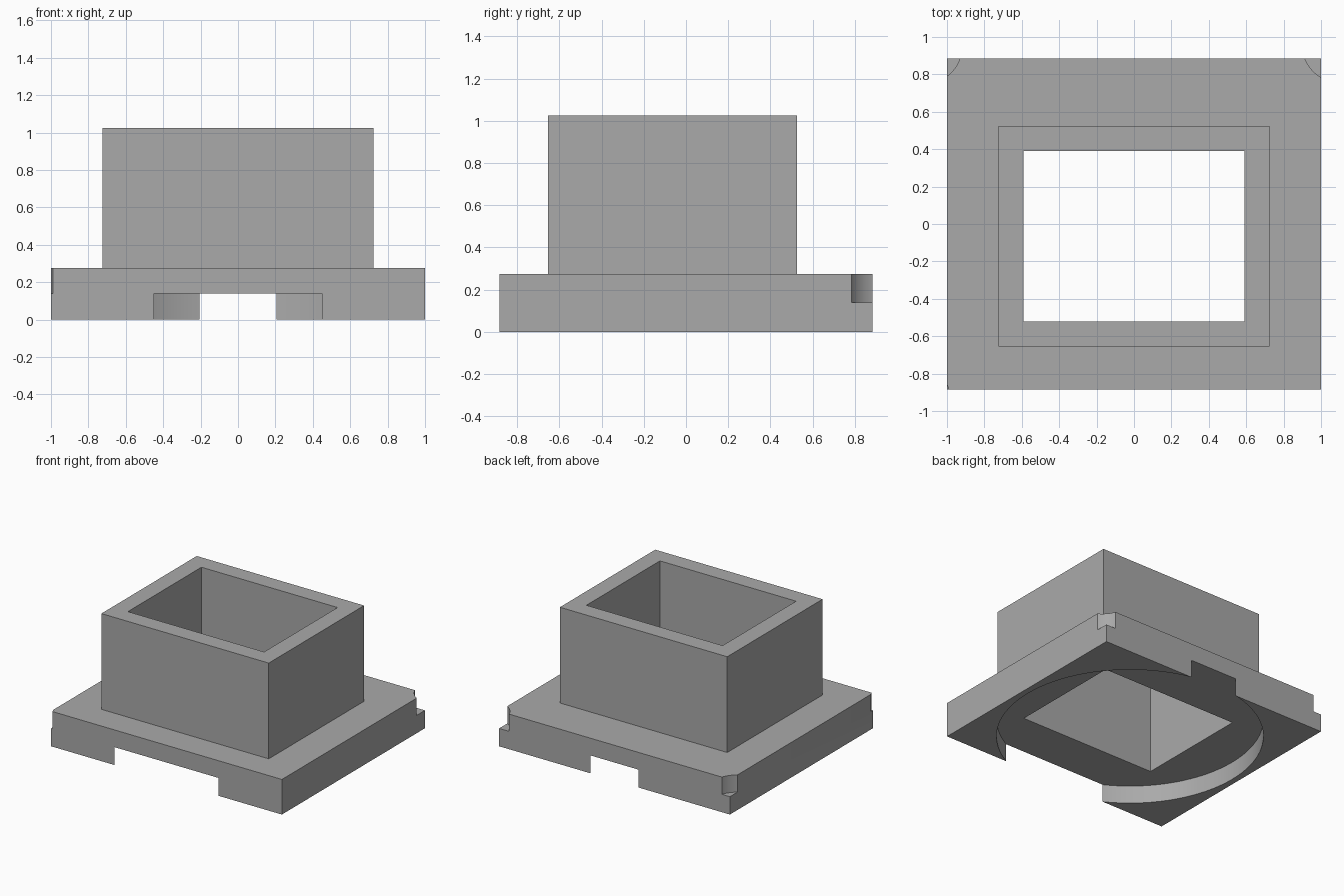
import bpy
import math

if "Cube" in bpy.data.objects:
    bpy.data.objects.remove(bpy.data.objects["Cube"], do_unlink=True)

grey = bpy.data.materials.new("plain grey")
grey.use_nodes = True
colour = (0.4, 0.4, 0.4, 1)
grey.diffuse_color = colour
grey.node_tree.nodes["Principled BSDF"].inputs["Base Color"].default_value = colour


def box(name, x, y0, y1, z0, z1):
    """Box symmetric about x = 0."""
    bpy.ops.mesh.primitive_cube_add(size=1, location=(0, (y0 + y1) / 2, (z0 + z1) / 2))
    obj = bpy.context.object
    obj.name = name
    obj.scale = (2 * x, y1 - y0, z1 - z0)
    bpy.ops.object.transform_apply(location=True, rotation=False, scale=True)
    obj.data.materials.append(grey)
    return obj


def cylinder(name, x, y, radius, z0, z1):
    bpy.ops.mesh.primitive_cylinder_add(vertices=96, radius=radius, depth=z1 - z0,
                                        location=(x, y, (z0 + z1) / 2))
    obj = bpy.context.object
    obj.name = name
    obj.data.materials.append(grey)
    return obj


def combine(target, tool, operation):
    mod = target.modifiers.new(operation.lower(), 'BOOLEAN')
    mod.operation = operation
    mod.solver = 'EXACT'
    mod.object = tool
    bpy.context.view_layer.objects.active = target
    bpy.ops.object.modifier_apply(modifier=mod.name)
    bpy.data.objects.remove(tool, do_unlink=True)


# Flanged base with the rectangular collar on top
body = box("flanged_collar", 1.0, -0.885, 0.885, 0, 0.275)
combine(body, box("collar", 0.725, -0.655, 0.525, 0.2, 1.025), 'UNION')

# Round recess underneath, breaking through the front and back edges
combine(body, cylinder("recess_cutter", 0, -0.045, 0.953, -0.2, 0.14), 'DIFFERENCE')

# Rectangular opening through everything
combine(body, box("opening_cutter", 0.59, -0.52, 0.39, -0.3, 1.3), 'DIFFERENCE')

# Curved bites in the upper half of the corners
for x, y in ((1.10, 0.957), (-1.119, 0.951), (-1.178, -0.95)):
    combine(body, cylinder("corner_cutter", x, y, 0.2, 0.14, 0.5), 'DIFFERENCE')

# Smooth curved walls, crisp edges
bpy.ops.object.select_all(action='DESELECT')
body.select_set(True)
bpy.context.view_layer.objects.active = body
bpy.ops.object.shade_smooth_by_angle(angle=math.radians(30))
